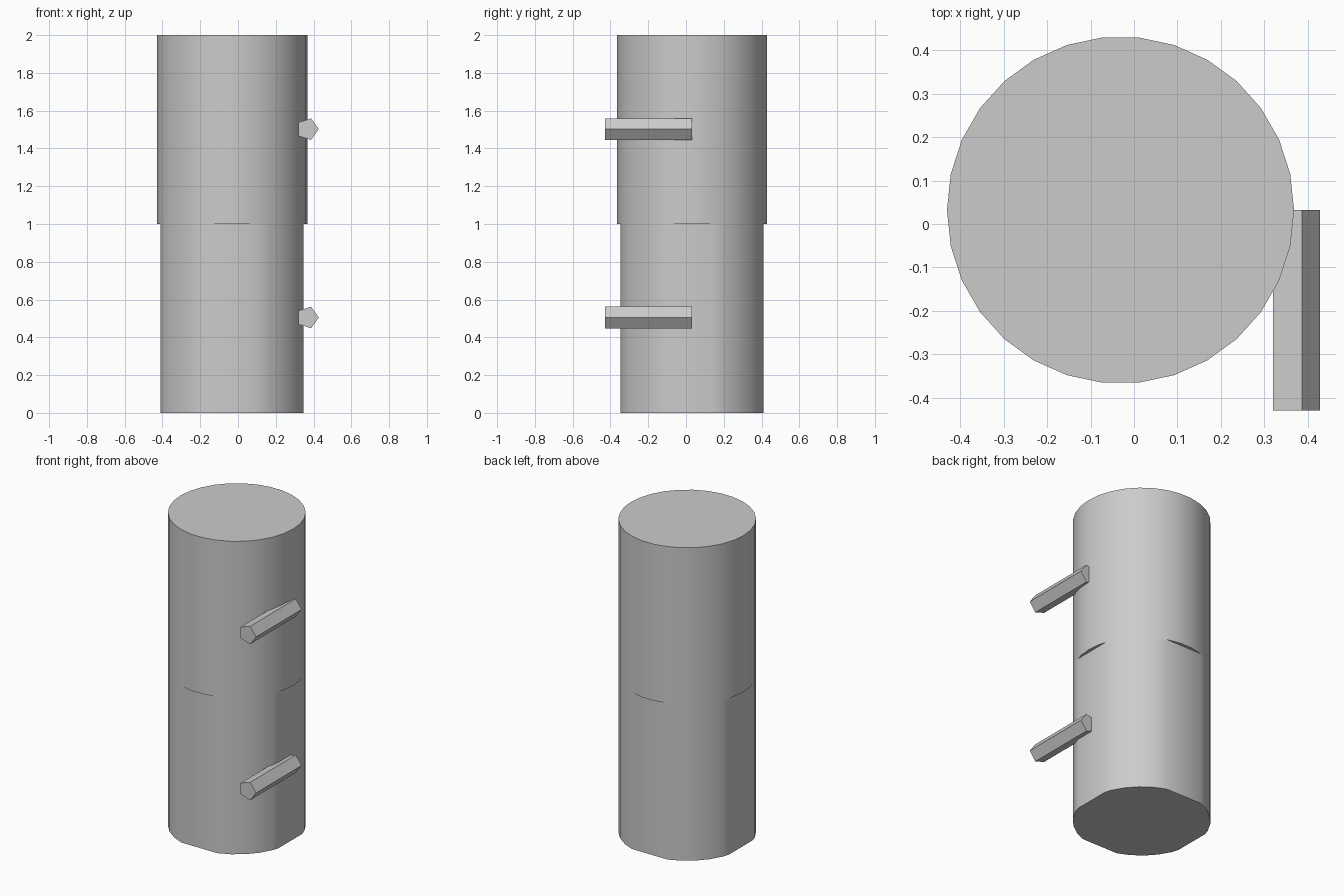
import bpy, bmesh
from math import cos, sin, tau, radians
from mathutils import Matrix, Vector

cube = bpy.data.objects.get("Cube")
if cube:
    bpy.data.objects.remove(cube)

CENTRE = Vector((-0.031, 0.032, 0))
RADIUS = 0.399
SIDES = 30
FLAT = 0.378       # distance from the axis to the lower flats
MIDDLE, TOP = 1.0, 2.0

grey = bpy.data.materials.new("light grey")
grey.use_nodes = True
colour = (0.6, 0.6, 0.6, 1)
grey.diffuse_color = colour
grey.node_tree.nodes["Principled BSDF"].inputs["Base Color"].default_value = colour


def finish(name, bm, smooth=False):
    bmesh.ops.recalc_face_normals(bm, faces=bm.faces)
    mesh = bpy.data.meshes.new(name)
    bm.to_mesh(mesh)
    bm.free()
    mesh.materials.append(grey)
    obj = bpy.data.objects.new(name, mesh)
    bpy.context.collection.objects.link(obj)
    if smooth:
        bpy.ops.object.select_all(action='DESELECT')
        obj.select_set(True)
        bpy.context.view_layer.objects.active = obj
        bpy.ops.object.shade_smooth_by_angle(angle=radians(30))
    return obj


def ring(bm, radius, sides, z):
    """Closed loop of edges around the body axis."""
    verts = [bm.verts.new(CENTRE + Vector((radius * cos(tau * i / sides),
                                           radius * sin(tau * i / sides), z)))
             for i in range(sides)]
    return [bm.edges.new((verts[i - 1], verts[i])) for i in range(sides)]


# Upper body: round sleeve with a ten-sided socket
bm = bmesh.new()
loops = [ring(bm, RADIUS, SIDES, MIDDLE), ring(bm, RADIUS, SIDES, TOP),
         ring(bm, 0.121, 10, TOP), ring(bm, 0.121, 10, MIDDLE)]
for i in range(4):
    bmesh.ops.bridge_loops(bm, edges=loops[i - 1] + loops[i])
finish("upper_body", bm, smooth=True)

# Lower body: the same cylinder with four shallow flats, closing the socket
bm = bmesh.new()
bmesh.ops.create_cone(bm, cap_ends=True, segments=SIDES, radius1=RADIUS, radius2=RADIUS,
                      depth=MIDDLE,
                      matrix=Matrix.Translation(CENTRE + Vector((0, 0, MIDDLE / 2)))
                      @ Matrix.Rotation(tau / 4, 4, 'Z'))
for side in ((1, 0, 0), (-1, 0, 0), (0, 1, 0), (0, -1, 0)):
    normal = Vector(side)
    cut = bmesh.ops.bisect_plane(bm, geom=bm.verts[:] + bm.edges[:] + bm.faces[:],
                                 plane_co=CENTRE + normal * FLAT, plane_no=normal,
                                 clear_outer=True)
    edges = [e for e in cut["geom_cut"] if isinstance(e, bmesh.types.BMEdge)]
    bmesh.ops.holes_fill(bm, edges=edges, sides=0)
finish("lower_body", bm, smooth=True)

# Five-sided pegs running forward along the left side
for name, z in (("upper_peg", 1.502), ("lower_peg", 0.505)):
    bm = bmesh.new()
    outline = [bm.verts.new((0.368 + 0.06 * cos(tau * i / 5), -0.429,
                             z + 0.06 * sin(tau * i / 5))) for i in range(5)]
    face = bm.faces.new(outline)
    extruded = bmesh.ops.extrude_face_region(bm, geom=[face], use_keep_orig=True)
    moved = [v for v in extruded["geom"] if isinstance(v, bmesh.types.BMVert)]
    bmesh.ops.translate(bm, verts=moved, vec=(0, 0.461, 0))
    finish(name, bm)
